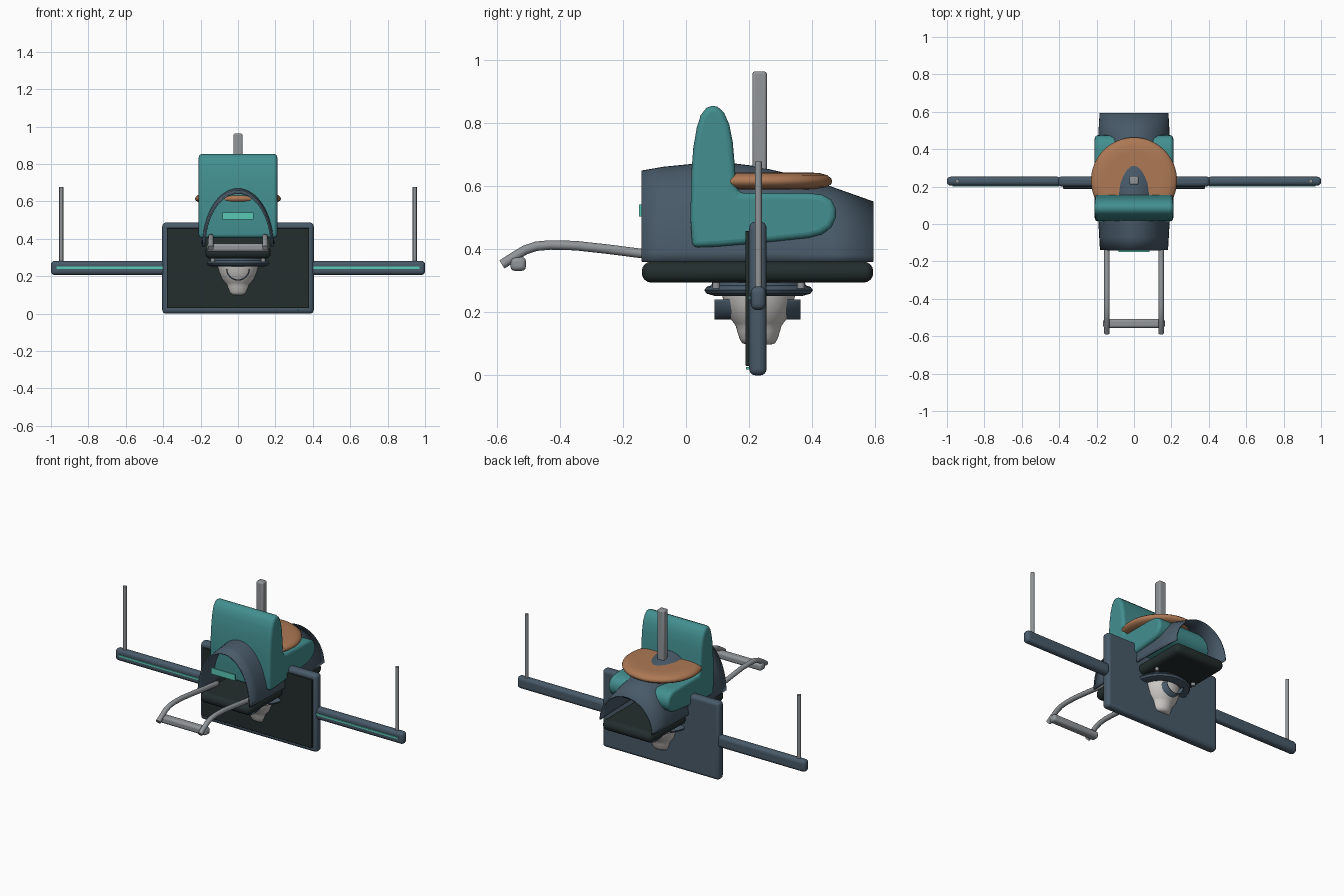
import bpy, bmesh, math
from mathutils import Vector

cube = bpy.data.objects.get("Cube")
if cube:
    bpy.data.objects.remove(cube, do_unlink=True)


def material(name, r, g, b):
    m = bpy.data.materials.new(name)
    m.use_nodes = True
    m.diffuse_color = (r, g, b, 1)
    m.node_tree.nodes["Principled BSDF"].inputs["Base Color"].default_value = (r, g, b, 1)
    return m


TEAL = material("teal", .056, .275, .28)
SLATE = material("slate", .065, .102, .14)
DARK = material("near_black", .017, .027, .027)
GREY = material("steel_grey", .285, .305, .32)
COPPER = material("copper", .42, .19, .09)
WHITE = material("warm_white", .61, .59, .565)
GLOW = material("bright_teal", .1, .58, .46)


def finish(name, bm, mat, bevel=0, segments=4):
    bmesh.ops.recalc_face_normals(bm, faces=bm.faces)
    mesh = bpy.data.meshes.new(name)
    bm.to_mesh(mesh)
    bm.free()
    ob = bpy.data.objects.new(name, mesh)
    bpy.context.collection.objects.link(ob)
    mesh.materials.append(mat)
    if bevel:
        mod = ob.modifiers.new("Bevel", "BEVEL")
        mod.width, mod.segments = bevel, segments
        mod.limit_method = "ANGLE"
        mod.angle_limit = math.radians(50)
    bpy.ops.object.select_all(action="DESELECT")
    ob.select_set(True)
    bpy.context.view_layer.objects.active = ob
    bpy.ops.object.shade_smooth_by_angle(angle=math.radians(40))
    return ob


def box(name, lo, hi, mat, bevel=0, segments=4):
    bm = bmesh.new()
    bmesh.ops.create_cube(bm, size=1)
    for v in bm.verts:
        v.co = Vector([(a + b) / 2 + c * (b - a) for a, b, c in zip(lo, hi, v.co)])
    return finish(name, bm, mat, bevel, segments)


def lathe(name, profile, centre_y, mat, steps=48):
    bm = bmesh.new()
    verts = [bm.verts.new((r, 0, z)) for r, z in profile]
    edges = [bm.edges.new(pair) for pair in zip(verts, verts[1:])]
    bmesh.ops.spin(bm, geom=verts + edges, cent=(0, 0, 0), axis=(0, 0, 1),
                   angle=math.tau, steps=steps)
    bmesh.ops.remove_doubles(bm, verts=bm.verts, dist=.0001)
    bmesh.ops.translate(bm, verts=bm.verts, vec=(0, centre_y, 0))
    return finish(name, bm, mat)


def sweep(name, path, radius, mat, sides=12):
    """Round tube through points that lie in a plane of constant x, or a straight rod."""
    bm = bmesh.new()
    pts = [Vector(p) for p in path]
    rings = []
    for i, p in enumerate(pts):
        t = (pts[min(i + 1, len(pts) - 1)] - pts[max(i - 1, 0)]).normalized()
        u = Vector((0, 1, 0)) if abs(t.x) > .9 else Vector((1, 0, 0))
        w = t.cross(u)
        rings.append([bm.verts.new(p + radius * (u * math.cos(a) + w * math.sin(a)))
                      for a in (math.tau * k / sides for k in range(sides))])
    for a, b in zip(rings, rings[1:]):
        for k in range(sides):
            j = (k + 1) % sides
            bm.faces.new((a[k], a[j], b[j], b[k]))
    bm.faces.new(rings[0])
    bm.faces.new(rings[-1])
    return finish(name, bm, mat)


def arch_shell(name, stations, base, span, thickness, mat, n=32):
    """Loft elliptical arcs (y, half width, height) along y."""
    bm = bmesh.new()
    rows = []
    for y, half, height in stations:
        rows.append([bm.verts.new((half * math.cos(a), y, base + height * math.sin(a)))
                     for a in (span[0] + (span[1] - span[0]) * k / n for k in range(n + 1))])
    for a, b in zip(rows, rows[1:]):
        for k in range(n):
            bm.faces.new((a[k], a[k + 1], b[k + 1], b[k]))
    ob = finish(name, bm, mat)
    mod = ob.modifiers.new("Solidify", "SOLIDIFY")
    mod.thickness, mod.offset = thickness, 0
    return ob


# Display panel with its inset screen
box("panel", (-.405, .2, 0), (.405, .255, .487), SLATE, .02)
box("screen", (-.38, .188, .03), (.38, .202, .458), DARK, .003, 2)
box("panel_indicator", (.315, .19, .018), (.325, .201, .026), GLOW)

# Side booms, light strips and upright rods
for side, s in (("left", 1), ("right", -1)):
    x = sorted((s * .39, s * 1.0))
    box(side + "_boom", (x[0], .205, .207), (x[1], .253, .282), SLATE, .02)
    x = sorted((s * .4, s * .97))
    box(side + "_light_strip", (x[0], .2, .24), (x[1], .208, .251), GLOW)
    sweep(side + "_rod", [(s * .945, .229, .27), (s * .945, .229, .678)], .011, GREY)

# Seat: one L profile, pushed across x
seat_profile = [(.02, .405), (.1, .408), (.25, .421), (.39, .436), (.43, .447), (.46, .468),
                (.475, .5), (.474, .53), (.46, .557), (.43, .573), (.39, .577), (.17, .577),
                (.158, .6), (.155, .66), (.148, .74), (.137, .795), (.12, .833), (.1, .851),
                (.083, .854), (.065, .848), (.047, .825), (.034, .785), (.023, .72),
                (.017, .64), (.014, .5)]
bm = bmesh.new()
cap = bm.faces.new([bm.verts.new((-.21, y, z)) for y, z in seat_profile])
pushed = bmesh.ops.extrude_face_region(bm, geom=[cap])["geom"]
bmesh.ops.translate(bm, verts=[g for g in pushed if isinstance(g, bmesh.types.BMVert)],
                    vec=(.42, 0, 0))
finish("seat", bm, TEAL, .018)

# Open hood over the base block
arch_shell("hood", [(-.14, .178, .285), (-.07, .182, .297), (.02, .187, .306),
                    (.14, .19, .309), (.22, .191, .299), (.32, .191, .276),
                    (.46, .188, .234), (.593, .18, .187)],
           .36, (0, math.pi), .008, SLATE)
box("base_block", (-.175, -.14, .294), (.175, .593, .36), DARK, .03)
box("front_light", (-.083, -.149, .503), (.083, -.14, .541), GLOW)

# Round table and its central post
lathe("round_table", [(0, .641), (.15, .643), (.19, .641), (.215, .634), (.227, .624),
                      (.23, .616), (.227, .606), (.215, .597), (.19, .59), (.15, .588),
                      (0, .588)], .233, COPPER, 64)
box("central_post", (-.024, .21, .55), (.024, .256, .963), GREY, .008, 2)

# Front handle: two bent arms and a crossbar
for side, s in (("left", 1), ("right", -1)):
    arm = [(0, .37), (-.14, .386), (-.25, .4), (-.35, .411), (-.43, .413), (-.475, .409),
           (-.51, .397), (-.545, .376), (-.583, .351)]
    sweep(side + "_handle_arm", [(s * .145, y, z) for y, z in arm], .015, GREY)
box("handle_crossbar", (-.165, -.556, .331), (.165, -.507, .375), GREY, .014, 3)

# Stepped nozzle under the base, with mounting flange, studs and cross tube
lathe("nozzle", [(0, .29), (.118, .285), (.115, .25), (.107, .22), (.094, .185),
                 (.078, .165), (.072, .155), (.068, .14), (.06, .115), (.052, .102),
                 (.04, .098), (0, .098)], .23, WHITE)
lathe("flange", [(0, .3), (.145, .3), (.15, .285), (.165, .28), (.172, .27), (.165, .259),
                 (.14, .252), (.11, .255), (0, .255)], .23, SLATE)
arch_shell("cross_tube", [(.09, .06, .06), (.362, .06, .06)], .24,
           (math.pi, math.tau), .007, SLATE)
for i in range(4):
    a = math.tau * (i + .5) / 4
    px, py = .19 * math.cos(a), .23 + .19 * math.sin(a)
    sweep("mounting_stud_%d" % (i + 1), [(px, py, .275), (px, py, .3)], .012, GREY)
